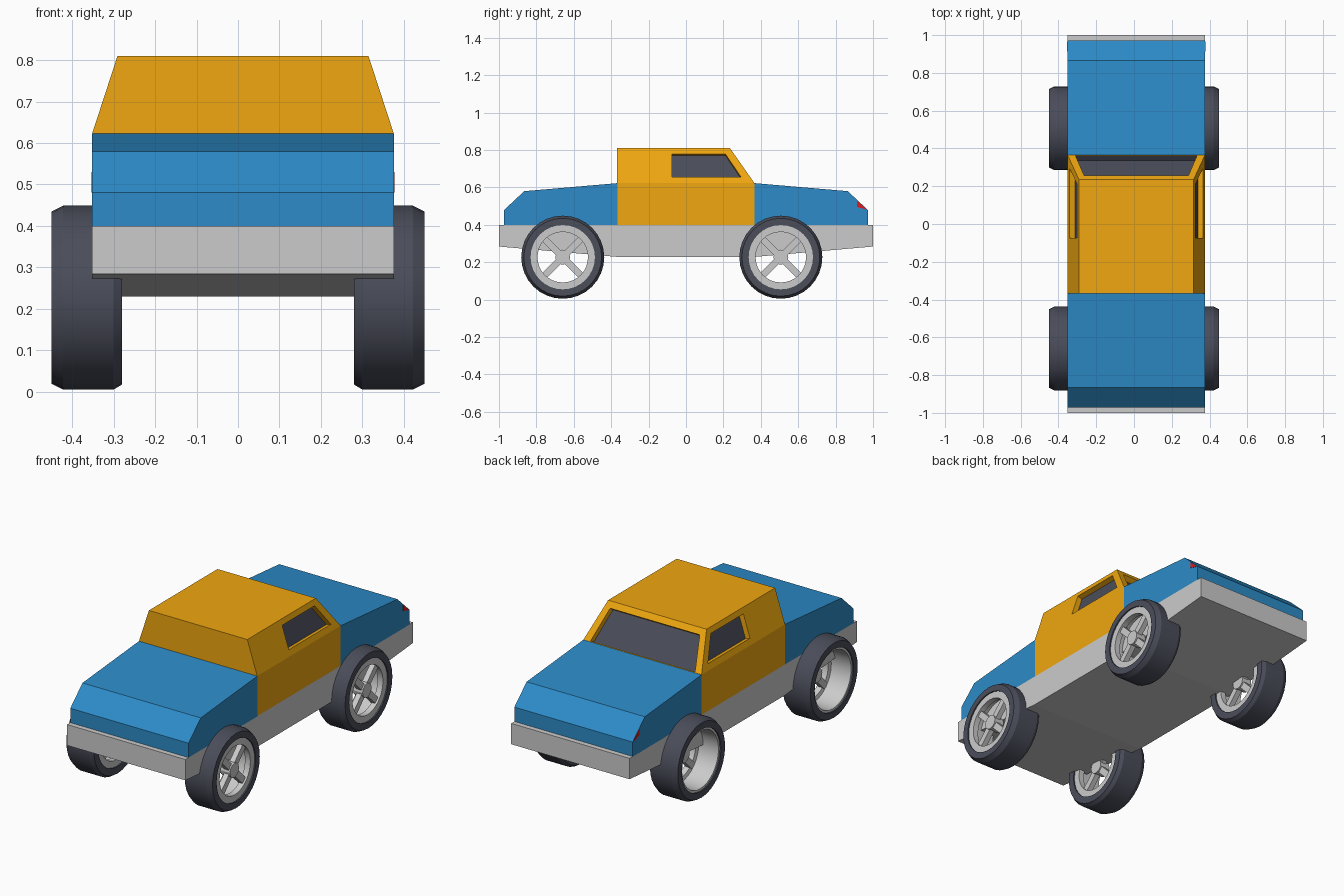
import bpy, bmesh
from math import sin, cos, tau
from mathutils import Vector, Matrix

if "Cube" in bpy.data.objects:
    bpy.data.objects.remove(bpy.data.objects["Cube"])

X0, X1 = -0.352, 0.376           # body sides
T0, T1 = -0.291, 0.315           # roof sides
BELT, ROOF, BASE = 0.623, 0.81, 0.398


def material(name, rgb):
    m = bpy.data.materials.new(name)
    m.diffuse_color = (*rgb, 1)
    m.use_nodes = True
    m.node_tree.nodes["Principled BSDF"].inputs["Base Color"].default_value = m.diffuse_color
    return m


BLUE = material("blue_paint", (0.026, 0.26, 0.58))
ORANGE = material("orange_paint", (0.87, 0.39, 0.005))
DARK = material("dark_rubber_glass", (0.069, 0.074, 0.102))
RED = material("red_lens", (0.75, 0.01, 0.01))


def finish(name, bm, *mats, smooth=False):
    bmesh.ops.remove_doubles(bm, verts=bm.verts, dist=1e-5)
    bmesh.ops.recalc_face_normals(bm, faces=bm.faces)
    mesh = bpy.data.meshes.new(name)
    bm.to_mesh(mesh)
    bm.free()
    ob = bpy.data.objects.new(name, mesh)
    bpy.context.collection.objects.link(ob)
    for m in mats:
        mesh.materials.append(m)
    if smooth:
        bpy.ops.object.select_all(action='DESELECT')
        ob.select_set(True)
        bpy.context.view_layer.objects.active = ob
        bpy.ops.object.shade_smooth_by_angle(angle=0.45)
    return ob


def face(bm, pts, mat=0):
    f = bm.faces.new([bm.verts.new(p) for p in pts])
    f.material_index = mat
    return f


def side_profile(name, pts, xa, xb, *mats):
    """Extrude a (y, z) outline across x."""
    bm = bmesh.new()
    f = face(bm, [(xa, y, z) for y, z in pts])
    ext = bmesh.ops.extrude_face_region(bm, geom=[f])
    moved = [v for v in ext["geom"] if isinstance(v, bmesh.types.BMVert)]
    bmesh.ops.translate(bm, verts=moved, vec=(xb - xa, 0, 0))
    return finish(name, bm, *mats)


def window(bm, outer, inner, push, dark_jambs=()):
    """Frame, jambs and sunken pane in one flat panel."""
    outer, inner = [Vector(p) for p in outer], [Vector(p) for p in inner]
    pane = [p + Vector(push) for p in inner]
    for i in range(4):
        j = (i + 1) % 4
        face(bm, [outer[i], outer[j], inner[j], inner[i]])
        face(bm, [inner[i], inner[j], pane[j], pane[i]], int(i in dark_jambs))
    face(bm, pane, 1)


# Chassis with bumpers
side_profile("chassis", [(-1, 0.4), (-1, 0.284), (-0.37, 0.229), (0.37, 0.229),
                         (1, 0.284), (1, 0.4)], X0, X1)

# Blue end sections and side lamps
for name, s in (("front_body", -1), ("rear_body", 1)):
    side_profile(name, [(s * y, z) for y, z in ((0.366, BASE), (0.366, BELT), (0.865, 0.58),
                                                (0.972, 0.48), (0.972, BASE))], X0, X1, BLUE)
for name, x, s in (("lamp_left", X0, -1), ("lamp_right", X1, 1)):
    side_profile(name, [(0.914, 0.53), (0.914, 0.496), (0.967, 0.481)],
                 x - s * 0.01, x + s * 0.002, RED)

# Cabin with tapered sides and recessed windows
bm = bmesh.new()
YF, YR, YT = -0.368, 0.366, 0.235
face(bm, [(X0, YF, BASE), (X1, YF, BASE), (X1, YF, BELT), (T1, YF, ROOF), (T0, YF, ROOF), (X0, YF, BELT)])
face(bm, [(T0, YF, ROOF), (T1, YF, ROOF), (T1, YT, ROOF), (T0, YT, ROOF)])
face(bm, [(X0, YR, BASE), (X1, YR, BASE), (X1, YR, BELT), (X0, YR, BELT)])
face(bm, [(X0, YF, BASE), (X1, YF, BASE), (X1, YR, BASE), (X0, YR, BASE)])
for x, t, s in ((X0, T0, -1), (X1, T1, 1)):
    face(bm, [(x, YF, BASE), (x, YR, BASE), (x, YR, BELT), (x, YF, BELT)])

    def wall(y, z):
        return (x + (t - x) * (z - BELT) / (ROOF - BELT), y, z)
    window(bm, [wall(YF, BELT), wall(YR, BELT), wall(YT, ROOF), wall(YF, ROOF)],
           [wall(-0.075, 0.655), wall(0.295, 0.655), wall(0.21, 0.78), wall(-0.075, 0.78)],
           (-s * 0.028, 0, -0.009))


def slope(px, z):
    return (px, YR + (YT - YR) * (z - BELT) / (ROOF - BELT), z)


window(bm, [slope(X0, BELT), slope(X1, BELT), slope(T1, ROOF), slope(T0, ROOF)],
       [slope(-0.31, 0.627), slope(0.334, 0.627), slope(0.288, 0.78), slope(-0.264, 0.78)],
       (0, -0.026, -0.018), dark_jambs=(0,))
finish("cabin", bm, ORANGE, DARK)


# Wheels
def lathe(bm, profile, n):
    """Revolve a closed (x, radius) outline around the x axis."""
    for k in range(n):
        a, b = tau * k / n, tau * (k + 1) / n
        for (xa, ra), (xb, rb) in zip(profile, profile[1:] + profile[:1]):
            face(bm, [(xa, ra * cos(a), ra * sin(a)), (xb, rb * cos(a), rb * sin(a)),
                      (xb, rb * cos(b), rb * sin(b)), (xa, ra * cos(b), ra * sin(b))])


TYRE = [(0.085, 0.172), (0.085, 0.208), (0.057, 0.222), (-0.065, 0.222), (-0.085, 0.21), (-0.085, 0.172)]
RIM = [(0.078, 0.173), (0.078, 0.135), (0.045, 0.135), (0.04, 0.155), (-0.078, 0.16), (-0.078, 0.173)]

for end, y in (("front", -0.659), ("rear", 0.507)):
    for side, s in (("left", -1), ("right", 1)):
        centre = (s * 0.365, y, 0.227)
        bm = bmesh.new()
        lathe(bm, [(s * px, r) for px, r in TYRE], 32)
        finish(f"{end}_{side}_tyre", bm, DARK, smooth=True).location = centre
        # every rim faces +x, so the left wheels show their deep side
        bm = bmesh.new()
        lathe(bm, RIM, 32)
        finish(f"{end}_{side}_rim", bm, smooth=True).location = centre
        bm = bmesh.new()
        for k in range(4):
            m = (Matrix.Rotation(tau * (k + 0.5) / 4, 4, 'X') @ Matrix.Translation((0.052, 0.085, 0))
                 @ Matrix.Diagonal((0.03, 0.12, 0.036, 1)))
            bmesh.ops.create_cube(bm, size=1, matrix=m)
        bmesh.ops.create_cone(bm, cap_ends=True, segments=12, radius1=0.04, radius2=0.04, depth=0.06,
                              matrix=Matrix.Translation((0.045, 0, 0)) @ Matrix.Rotation(tau / 4, 4, 'Y'))
        finish(f"{end}_{side}_spokes", bm).location = centre
